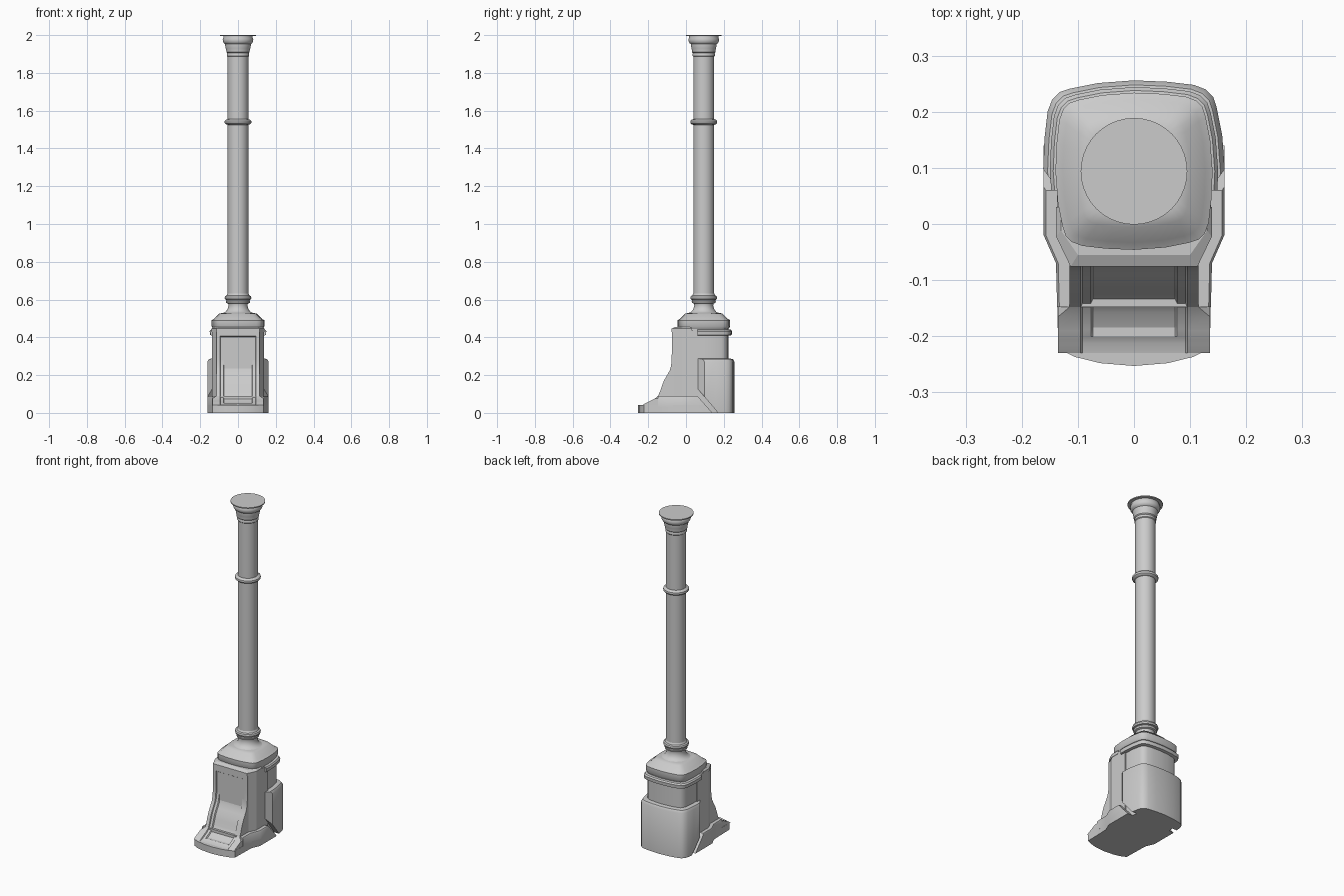
import bpy, bmesh, math
from mathutils import Vector

if "Cube" in bpy.data.objects:
    bpy.data.objects.remove(bpy.data.objects["Cube"])

CY = 0.094  # column axis on y

metal = bpy.data.materials.new("grey_cast_iron")
metal.use_nodes = True
GREY = (0.6, 0.6, 0.6, 1)
metal.diffuse_color = GREY
metal.node_tree.nodes["Principled BSDF"].inputs["Base Color"].default_value = GREY


def finish(name, bm, angle=35):
    bmesh.ops.recalc_face_normals(bm, faces=bm.faces)
    mesh = bpy.data.meshes.new(name)
    bm.to_mesh(mesh)
    bm.free()
    ob = bpy.data.objects.new(name, mesh)
    bpy.context.collection.objects.link(ob)
    mesh.materials.append(metal)
    bpy.ops.object.select_all(action='DESELECT')
    ob.select_set(True)
    bpy.context.view_layer.objects.active = ob
    bpy.ops.object.shade_smooth_by_angle(angle=math.radians(angle))
    return ob


def loft(rings):
    """Skin a stack of matching closed rings and cap both ends."""
    bm = bmesh.new()
    rows = [[bm.verts.new(p) for p in ring] for ring in rings]
    n = len(rows[0])
    for a, b in zip(rows, rows[1:]):
        for i in range(n):
            j = (i + 1) % n
            bm.faces.new((a[i], a[j], b[j], b[i]))
    bm.faces.new(rows[0][::-1])
    bm.faces.new(rows[-1])
    return bm


def lathe(name, profile, sides=40):
    turn = [2 * math.pi * i / sides for i in range(sides)]
    return finish(name, loft([[(r * math.cos(t), CY + r * math.sin(t), z) for t in turn]
                              for r, z in profile]))


def bowed(s, z):
    """Square ring with bowed sides and rounded corners."""
    quarter = [(1, 0), (0.97, 0.4), (0.91, 0.7), (0.87, 0.82), (0.79, 0.9), (0.66, 0.95), (0.36, 0.985)]
    pts = []
    for k in range(4):
        for x, y in quarter:
            for _ in range(k):
                x, y = -y, x
            pts.append((x * s, CY + y * s, z))
    return pts


def mirrored(half, z):
    """Ring from a right-hand outline running front to back."""
    return [(x, y, z) for x, y in half] + [(-x, y, z) for x, y in reversed(half) if x > 0]


def cut(bm, co, normal):
    """Slice away the side the normal points to and close the hole."""
    res = bmesh.ops.bisect_plane(bm, geom=bm.verts[:] + bm.edges[:] + bm.faces[:],
                                 plane_co=co, plane_no=normal, clear_outer=True)
    edges = [e for e in res["geom_cut"] if isinstance(e, bmesh.types.BMEdge)]
    bmesh.ops.holes_fill(bm, edges=edges, sides=0)


# Column: base moulding, shaft, collar and capital
lathe("column_base", [(0.082, 0.515), (0.078, 0.53), (0.066, 0.535), (0.055, 0.55), (0.05, 0.57), (0.052, 0.578),
                      (0.062, 0.582), (0.064, 0.592), (0.06, 0.598), (0.068, 0.6), (0.071, 0.609),
                      (0.068, 0.618), (0.06, 0.622), (0.055, 0.632)])
lathe("shaft", [(0.055, 0.62), (0.055, 1.91)])
lathe("collar", [(0.055, 1.525), (0.064, 1.528), (0.07, 1.534), (0.071, 1.54),
                 (0.07, 1.546), (0.064, 1.552), (0.055, 1.555)])
lathe("capital", [(0.054, 1.885), (0.059, 1.89), (0.059, 1.9), (0.057, 1.905), (0.062, 1.91), (0.062, 1.918),
                  (0.065, 1.93), (0.068, 1.946), (0.068, 1.952), (0.075, 1.957), (0.08, 1.966),
                  (0.081, 1.98), (0.077, 1.988), (0.077, 1.994), (0.095, 1.994), (0.095, 2.0)])

# Pedestal body, sloped cap and rear band
finish("pedestal_body", loft([bowed(0.132, 0), bowed(0.132, 0.46)]))
finish("pedestal_cap", loft([bowed(s, z) for s, z in
                             [(0.132, 0.445), (0.14, 0.458), (0.14, 0.49), (0.127, 0.498), (0.1, 0.525), (0.08, 0.53)]]))
bm = loft([bowed(s, z) for s, z in [(0.13, 0.408), (0.148, 0.412), (0.15, 0.432), (0.144, 0.44), (0.13, 0.443)]])
cut(bm, (0, 0.06, 0), (0, -1, 0))
finish("rear_band", bm)

# Rear skirt with chamfered front corners and a slanted foot
bm = loft([bowed(s, z) for s, z in [(0.162, 0), (0.162, 0.272), (0.154, 0.285), (0.13, 0.289)]])
cut(bm, (0, 0.062, 0), (0, -1, 0))
cut(bm, (0, 0.06, 0.13), (0, -0.13, -0.11))
for side in (1, -1):
    cut(bm, (side * 0.162, 0.098, 0), (side * 0.033, -0.024, 0))
finish("rear_skirt", bm)

# Chamfered front shoulders and the cornice above the panel
shoulder = [(0.113, -0.07), (0.137, -0.02), (0.137, 0.09)]
finish("front_shoulders", loft([mirrored(shoulder, 0), mirrored(shoulder, 0.44)]), 20)
cornice = [(0.113, -0.076), (0.139, -0.022), (0.139, 0.03)]
inner = [(0.1, -0.055), (0.13, -0.012), (0.13, 0.03)]
finish("front_cornice", loft([mirrored(cornice, 0.428), mirrored(cornice, 0.446), mirrored(inner, 0.456)]), 20)

# Plinth: low toe in front, higher steps along the sides
toe = [(0, -0.253), (0.06, -0.248), (0.105, -0.237), (0.135, -0.222),
       (0.137, -0.14), (0.139, -0.07), (0.161, -0.02), (0.161, 0.15)]
bm = loft([mirrored(toe, 0), mirrored(toe, 0.041)])
cut(bm, (0, 0.14, 0), (0, 0.09, 0.08))
finish("plinth_toe", bm)
step = [(0.137, -0.148), (0.139, -0.07), (0.161, -0.02), (0.161, 0.15)]
lip = [(x - 0.004, y) for x, y in step]
bm = loft([mirrored(step, 0.03), mirrored(step, 0.083), mirrored(lip, 0.09)])
cut(bm, (0, 0.14, 0), (0, 0.09, 0.08))
finish("plinth_steps", bm)

# Sweeping front buttress with a recessed, double-stepped panel
sweep = [(-0.23, 0.041), (-0.216, 0.05), (-0.206, 0.055), (-0.203, 0.057), (-0.19, 0.063), (-0.186, 0.065),
         (-0.165, 0.076), (-0.148, 0.09), (-0.138, 0.112), (-0.128, 0.142), (-0.116, 0.172), (-0.1, 0.2),
         (-0.086, 0.225), (-0.079, 0.25), (-0.076, 0.28), (-0.075, 0.33), (-0.075, 0.382),
         (-0.075, 0.386), (-0.075, 0.402), (-0.075, 0.406), (-0.075, 0.43)]
STEP, DEEP = 0.006, 0.013
last = len(sweep) - 1


def row_depth(i):
    e = min(i - 1, last - 1 - i)
    return 0 if e <= 0 else STEP if e <= 2 else DEEP


cols = [(0.135, 0), (0.095, 0), (0.092, STEP), (0.077, STEP), (0.073, DEEP)]
cols = [(-x, d) for x, d in cols] + [(x, d) for x, d in reversed(cols)]
bm = bmesh.new()
grid = []
for i, (y, z) in enumerate(sweep):
    a, b = Vector(sweep[max(i - 1, 0)]), Vector(sweep[min(i + 1, last)])
    t = (b - a).normalized()
    width = 0.135 if z < 0.085 else 0.115
    row = [bm.verts.new((-width, 0, z))]
    for x, d in cols:
        d = min(d, row_depth(i + 1 if i < 2 else i))
        x = max(-width, min(width, x))
        row.append(bm.verts.new((x, y + t.y * d, z - t.x * d)))
    row.append(bm.verts.new((width, 0, z)))
    grid.append(row)
for lo, hi in zip(grid, grid[1:]):
    for j in range(len(lo)):
        k = (j + 1) % len(lo)
        bm.faces.new((lo[j], lo[k], hi[k], hi[j]))
bm.faces.new(grid[0][::-1])
bm.faces.new(grid[-1])
finish("front_buttress", bm, 25)
